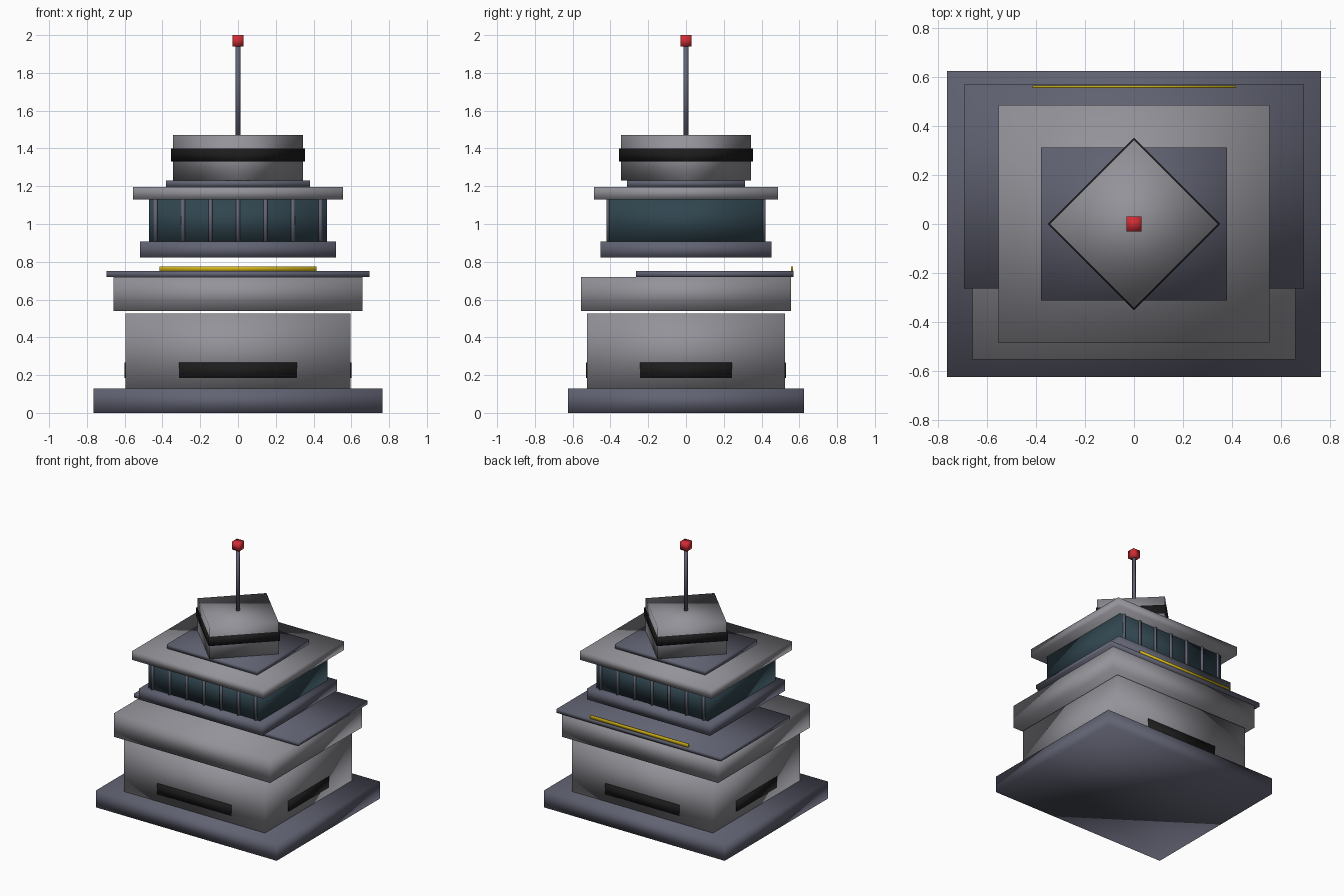
import bpy, bmesh, math
from mathutils import Matrix

if "Cube" in bpy.data.objects:
    bpy.data.objects.remove(bpy.data.objects["Cube"])


def material(name, rgb):
    m = bpy.data.materials.new(name)
    m.diffuse_color = (*rgb, 1)
    m.use_nodes = True
    m.node_tree.nodes["Principled BSDF"].inputs["Base Color"].default_value = m.diffuse_color
    return m


CONCRETE = material("light grey", (0.29, 0.29, 0.32))
SLATE = material("slate grey", (0.12, 0.125, 0.17))
BLACK = material("black", (0.012, 0.012, 0.012))
GLASS = material("dark teal glass", (0.03, 0.06, 0.078))
YELLOW = material("yellow", (0.65, 0.46, 0.01))
RED = material("red", (0.65, 0.025, 0.035))


def finish(bm, name, mat):
    for f in bm.faces:
        f.smooth = True
    mesh = bpy.data.meshes.new(name)
    bm.to_mesh(mesh)
    bm.free()
    mesh.materials.append(mat)
    obj = bpy.data.objects.new(name, mesh)
    bpy.context.collection.objects.link(obj)
    return obj


def box(name, mat, hx, hy, z0, z1, x=0, y=0, turn=0):
    """Box from half widths, height range, centre and turn about z."""
    bm = bmesh.new()
    bmesh.ops.create_cube(bm, size=1, matrix=Matrix.Translation((x, y, (z0 + z1) / 2))
                          @ Matrix.Rotation(turn, 4, 'Z')
                          @ Matrix.Diagonal((2 * hx, 2 * hy, z1 - z0, 1)))
    return finish(bm, name, mat)


def rod(name, mat, r, z0, z1, x=0, y=0, sides=8):
    bm = bmesh.new()
    bmesh.ops.create_cone(bm, cap_ends=True, segments=sides, radius1=r, radius2=r, depth=z1 - z0,
                          matrix=Matrix.Translation((x, y, (z0 + z1) / 2)))
    return finish(bm, name, mat)


# Lower storey
box("base_plinth", SLATE, 0.765, 0.625, 0, 0.128)
box("lower_wall", CONCRETE, 0.595, 0.525, 0.128, 0.525)
for s in (-1, 1):
    box("vent_slot_y", BLACK, 0.312, 0.005, 0.185, 0.267, y=s * 0.525)
    box("vent_slot_x", BLACK, 0.005, 0.243, 0.185, 0.267, x=s * 0.595)

# Overhanging storey with its terrace
box("upper_wall", CONCRETE, 0.66, 0.555, 0.54, 0.72)
box("terrace_slab", SLATE, 0.695, 0.417, 0.72, 0.75, y=0.153)
box("terrace_stripe", YELLOW, 0.415, 0.005, 0.75, 0.775, y=0.562)

# Glazed deck with mullions at front and back
box("deck_floor", SLATE, 0.52, 0.452, 0.823, 0.907)
box("deck_glass", GLASS, 0.472, 0.407, 0.907, 1.13)
for s in (-1, 1):
    for i in range(-3, 4):
        rod("mullion", SLATE, 0.011, 0.907, 1.13, x=i * 0.1455, y=s * 0.411)
box("deck_roof", CONCRETE, 0.555, 0.486, 1.13, 1.197)
box("roof_step", SLATE, 0.381, 0.312, 1.197, 1.23)

# Turned cabin, its dark band, and the mast
d = math.radians(45)
box("cabin", CONCRETE, 0.243, 0.243, 1.23, 1.472, turn=d)
box("cabin_band", BLACK, 0.25, 0.25, 1.332, 1.4, turn=d)
rod("mast", SLATE, 0.013, 1.472, 1.95)
box("mast_light", RED, 0.03, 0.03, 1.94, 2.0)
